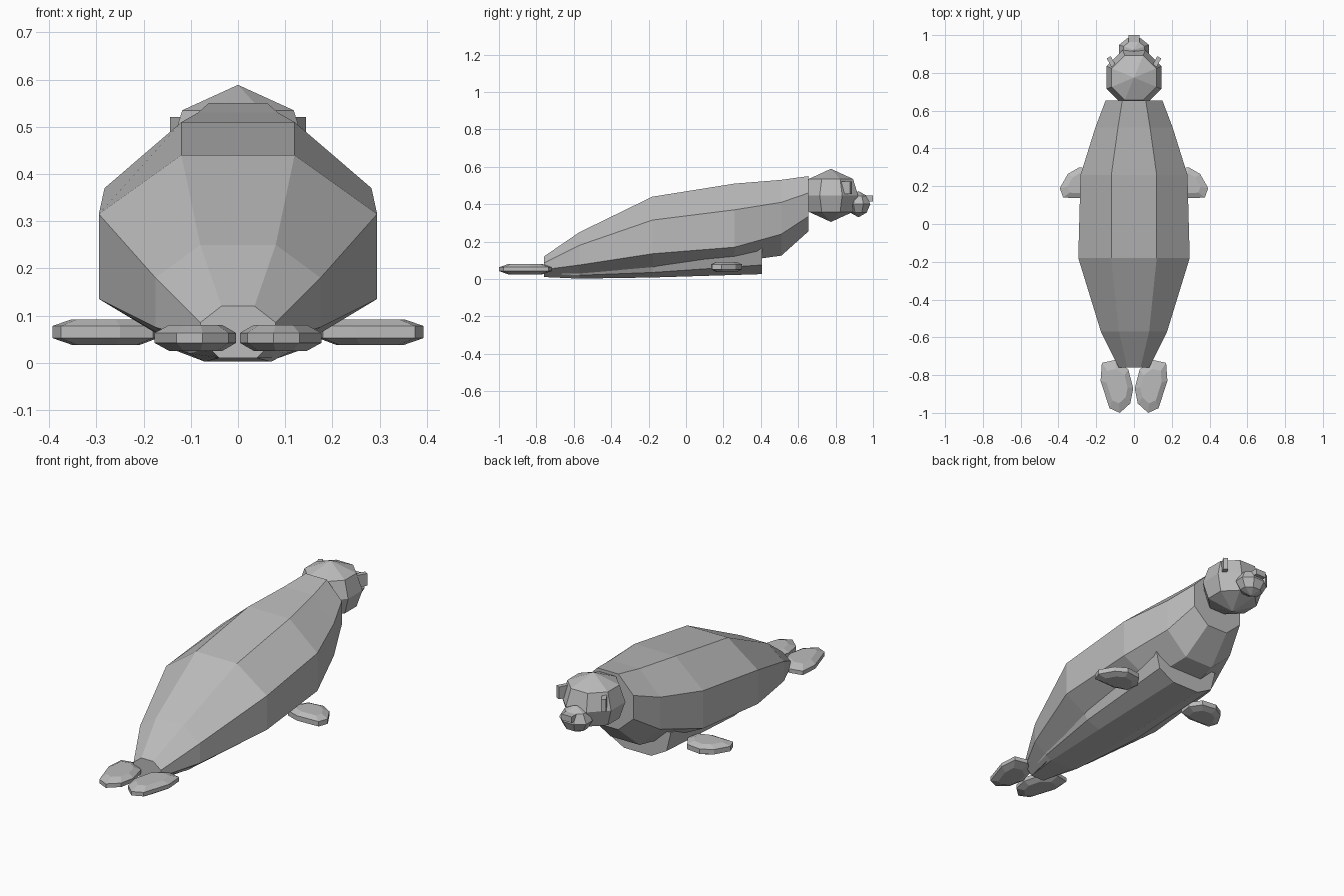
import bpy, bmesh, math
from mathutils import Matrix

cube = bpy.data.objects.get("Cube")
if cube:
    bpy.data.objects.remove(cube, do_unlink=True)

grey = bpy.data.materials.new("seal grey")
grey.use_nodes = True
colour = (0.5, 0.5, 0.5, 1)
grey.diffuse_color = colour
grey.node_tree.nodes["Principled BSDF"].inputs["Base Color"].default_value = colour


def finish(name, bm):
    """Turn a bmesh into a flat shaded grey object."""
    bmesh.ops.recalc_face_normals(bm, faces=bm.faces)
    mesh = bpy.data.meshes.new(name)
    bm.to_mesh(mesh)
    bm.free()
    mesh.materials.append(grey)
    ob = bpy.data.objects.new(name, mesh)
    bpy.context.collection.objects.link(ob)
    return ob


def loft(name, rings):
    """Skin closed rings of equal length and cap both ends."""
    bm = bmesh.new()
    loops = [[bm.verts.new(p) for p in ring] for ring in rings]
    n = len(loops[0])
    for a, b in zip(loops, loops[1:]):
        for i in range(n):
            j = (i + 1) % n
            bm.faces.new((a[i], a[j], b[j], b[i]))
    bm.faces.new(loops[0])
    bm.faces.new(loops[-1])
    return finish(name, bm)


def section(y, half):
    """Full ring at y from the right half of its outline, top to bottom."""
    return [(x, y, z) for x, z in half] + [(-x, y, z) for x, z in reversed(half)]


# Body: y, top half width, side half width, bottom half width, four heights
stations = [
    (-0.76, 0.035, 0.08, 0.04, 0.12, 0.085, 0.05, 0.01),
    (-0.57, 0.08, 0.175, 0.08, 0.25, 0.18, 0.075, 0.01),
    (-0.18, 0.12, 0.295, 0.12, 0.44, 0.315, 0.135, 0.03),
    (0.26, 0.12, 0.283, 0.12, 0.51, 0.37, 0.17, 0.09),
    (0.51, 0.085, 0.205, 0.085, 0.53, 0.41, 0.24, 0.125),
    (0.655, 0.062, 0.15, 0.062, 0.55, 0.46, 0.335, 0.255),
]
loft("body", [section(y, [(t, z1), (w, z2), (w, z3), (b, z4)])
              for y, t, w, b, z1, z2, z3, z4 in stations])

# Belly: y, side half width, bottom half width, three heights
keel = [
    (-0.75, 0.06, 0.04, 0.05, 0.03, 0.01),
    (-0.57, 0.12, 0.07, 0.06, 0.02, 0.002),
    (-0.18, 0.18, 0.08, 0.07, 0.035, 0.008),
    (0.405, 0.195, 0.08, 0.18, 0.075, 0.026),
]
loft("belly", [section(y, [(w, z1), (w * 0.87, z2), (b, z3)])
               for y, w, b, z1, z2, z3 in keel])


def faceted_ball(name, centre, levels, stretch=1.0):
    """Eight sided ball: levels are (height, radius) between two poles."""
    bm = bmesh.new()
    cx, cy, cz = centre
    rings = []
    for z, r in levels:
        rings.append([bm.verts.new((cx + r * math.cos(math.radians(22.5 + 45 * i)),
                                    cy + r * stretch * math.sin(math.radians(22.5 + 45 * i)),
                                    cz + z))
                      for i in range(8 if r else 1)])
    for a, b in zip(rings, rings[1:]):
        for i in range(8):
            j = (i + 1) % 8
            if len(a) == 1:
                bm.faces.new((a[0], b[i], b[j]))
            elif len(b) == 1:
                bm.faces.new((a[i], a[j], b[0]))
            else:
                bm.faces.new((a[i], a[j], b[j], b[i]))
    return finish(name, bm)


# Head and muzzle
faceted_ball("head", (0, 0.775, 0.447),
             [(-0.142, 0), (-0.088, 0.128), (0, 0.157), (0.088, 0.128), (0.142, 0)])
faceted_ball("muzzle", (0, 0.922, 0.4),
             [(-0.07, 0), (-0.045, 0.06), (0, 0.086), (0.045, 0.06), (0.07, 0)], 0.8)


def box(name, centre, size, turn=0):
    bm = bmesh.new()
    bmesh.ops.create_cube(bm, size=1, matrix=Matrix.Translation(centre)
                          @ Matrix.Rotation(turn, 4, "Z") @ Matrix.Diagonal((*size, 1)))
    return finish(name, bm)


box("nose", (0, 0.98, 0.43), (0.06, 0.04, 0.032))


def flipper(name, outline, side, heights, inset):
    """Flat paddle with a bevelled rim; the rim is inset toward its middle."""
    mx = sum(p[0] for p in outline) / len(outline)
    my = sum(p[1] for p in outline) / len(outline)
    rings = []
    for z, s in zip(heights, (inset, 1, 1, inset)):
        rings.append([(side * (mx + (x - mx) * s), my + (y - my) * s, z)
                      for x, y in outline])
    return loft(name, rings)


front_outline = [(0.25, 0.135), (0.375, 0.14), (0.393, 0.19), (0.35, 0.265),
                 (0.29, 0.3), (0.21, 0.29), (0.17, 0.23), (0.18, 0.16)]
rear_outline = [(0.1, -0.72), (0.17, -0.735), (0.177, -0.83), (0.13, -0.975),
                (0.075, -1.0), (0.02, -0.95), (0.004, -0.87), (0.03, -0.77)]

# Paired parts
for label, side in (("left", 1), ("right", -1)):
    flipper(label + "_front_flipper", front_outline, side, (0.038, 0.052, 0.078, 0.092), 0.65)
    flipper(label + "_rear_flipper", rear_outline, side, (0.025, 0.042, 0.063, 0.08), 0.65)
    box(label + "_ear", (side * 0.12, 0.857, 0.488), (0.024, 0.058, 0.065), -side * 0.5)
